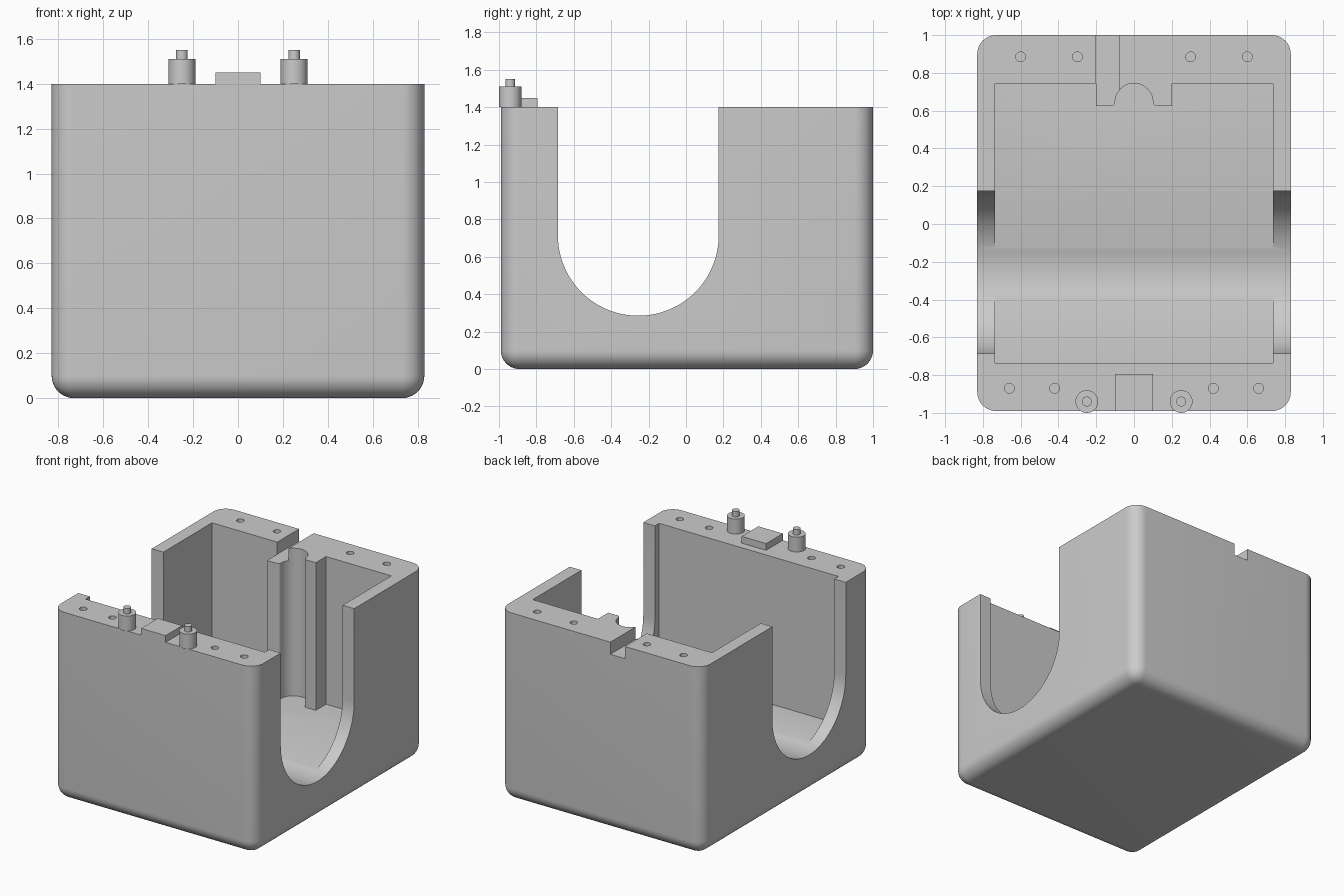
import bpy, bmesh
from math import sin, cos, pi, radians
from mathutils import Vector

cube = bpy.data.objects.get("Cube")
if cube:
    bpy.data.objects.remove(cube, do_unlink=True)

grey = bpy.data.materials.new("plain grey")
grey.use_nodes = True
GREY = (0.6, 0.6, 0.6, 1)
grey.diffuse_color = GREY
grey.node_tree.nodes["Principled BSDF"].inputs["Base Color"].default_value = GREY

TOP, FLOOR = 1.4, 0.306
FRONT, BACK, SIDE = -0.99, 1.0, 0.83


def finish(name, bm):
    bmesh.ops.recalc_face_normals(bm, faces=bm.faces)
    mesh = bpy.data.meshes.new(name)
    bm.to_mesh(mesh)
    bm.free()
    mesh.materials.append(grey)
    obj = bpy.data.objects.new(name, mesh)
    bpy.context.collection.objects.link(obj)
    return obj


def prism(name, points, along):
    """Extrude a closed outline of 3D points along a vector."""
    bm = bmesh.new()
    face = bm.faces.new([bm.verts.new(p) for p in points])
    moved = bmesh.ops.extrude_face_region(bm, geom=[face])["geom"]
    verts = [g for g in moved if isinstance(g, bmesh.types.BMVert)]
    bmesh.ops.translate(bm, verts=verts, vec=Vector(along))
    return finish(name, bm)


def box(name, x0, x1, y0, y1, z0, z1):
    outline = [(x0, y0, z0), (x1, y0, z0), (x1, y1, z0), (x0, y1, z0)]
    return prism(name, outline, (0, 0, z1 - z0))


def arc(cx, cy, r, a0, a1, n):
    steps = [radians(a0 + (a1 - a0) * i / n) for i in range(n + 1)]
    return [(cx + r * cos(a), cy + r * sin(a)) for a in steps]


def rod(name, x, y, r, z0, z1):
    ring = [(px, py, z0) for px, py in arc(x, y, r, 0, 360, 32)[:-1]]
    return prism(name, ring, (0, 0, z1 - z0))


def select(obj):
    bpy.ops.object.select_all(action='DESELECT')
    obj.select_set(True)
    bpy.context.view_layer.objects.active = obj


def smooth(obj):
    select(obj)
    bpy.ops.object.shade_smooth_by_angle(angle=radians(30))


def cut(obj, cutter):
    cutter.hide_render = True
    mod = obj.modifiers.new("cut", 'BOOLEAN')
    mod.operation, mod.solver, mod.object = 'DIFFERENCE', 'EXACT', cutter
    select(obj)
    bpy.ops.object.modifier_apply(modifier=mod.name)
    bpy.data.objects.remove(cutter, do_unlink=True)


# Outer block with rounded uprights and rounded bottom edges
body = box("housing", -SIDE, SIDE, FRONT, BACK, 0, TOP)
bm = bmesh.new()
bm.from_mesh(body.data)
rounded = [e for e in bm.edges if min(v.co.z for v in e.verts) < 0.01]
bmesh.ops.bevel(bm, geom=rounded, offset=0.1, segments=10, profile=0.5,
                affect='EDGES', clamp_overlap=True)
bm.to_mesh(body.data)
bm.free()

# Cavity, with a lug left on the back wall holding a round vertical channel
half = arc(0, 0.645, 0.1, 90, 0, 14) + arc(0.12, 0.645, 0.02, 180, 270, 5)[1:]
half += [(0.2, 0.625), (0.2, 0.745), (0.735, 0.745), (0.735, -0.735)]
outline = half + [(-x, y) for x, y in reversed(half[1:])]
cut(body, prism("cavity_cutter", [(x, y, FLOOR) for x, y in outline], (0, 0, 2)))

# U-shaped slot through both sides
u = arc(-0.255, 0.715, 0.43, 180, 360, 48) + [(0.175, 2), (-0.685, 2)]
cut(body, prism("slot_cutter", [(-1, y, z) for y, z in u], (2, 0, 0)))

# Cable groove across the back rim
cut(body, box("groove_cutter", -0.2, -0.08, 0.6, 1.2, TOP - 0.09, 2))

# Screw holes in the rims
for y, spots in ((-0.87, (0.42, 0.66)), (0.885, (0.3, 0.6))):
    for x in spots:
        for side in (-1, 1):
            cut(body, rod("hole_cutter", side * x, y, 0.026, TOP - 0.1, 2))
smooth(body)

# Locating tab and stepped pins on the front rim
box("front_tab", -0.1, 0.1, FRONT, -0.795, TOP, 1.45)
for label, x in (("left", 0.25), ("right", -0.25)):
    smooth(rod(label + "_pin", x, -0.94, 0.06, TOP, 1.51))
    smooth(rod(label + "_pin_tip", x, -0.94, 0.026, 1.51, 1.55))
